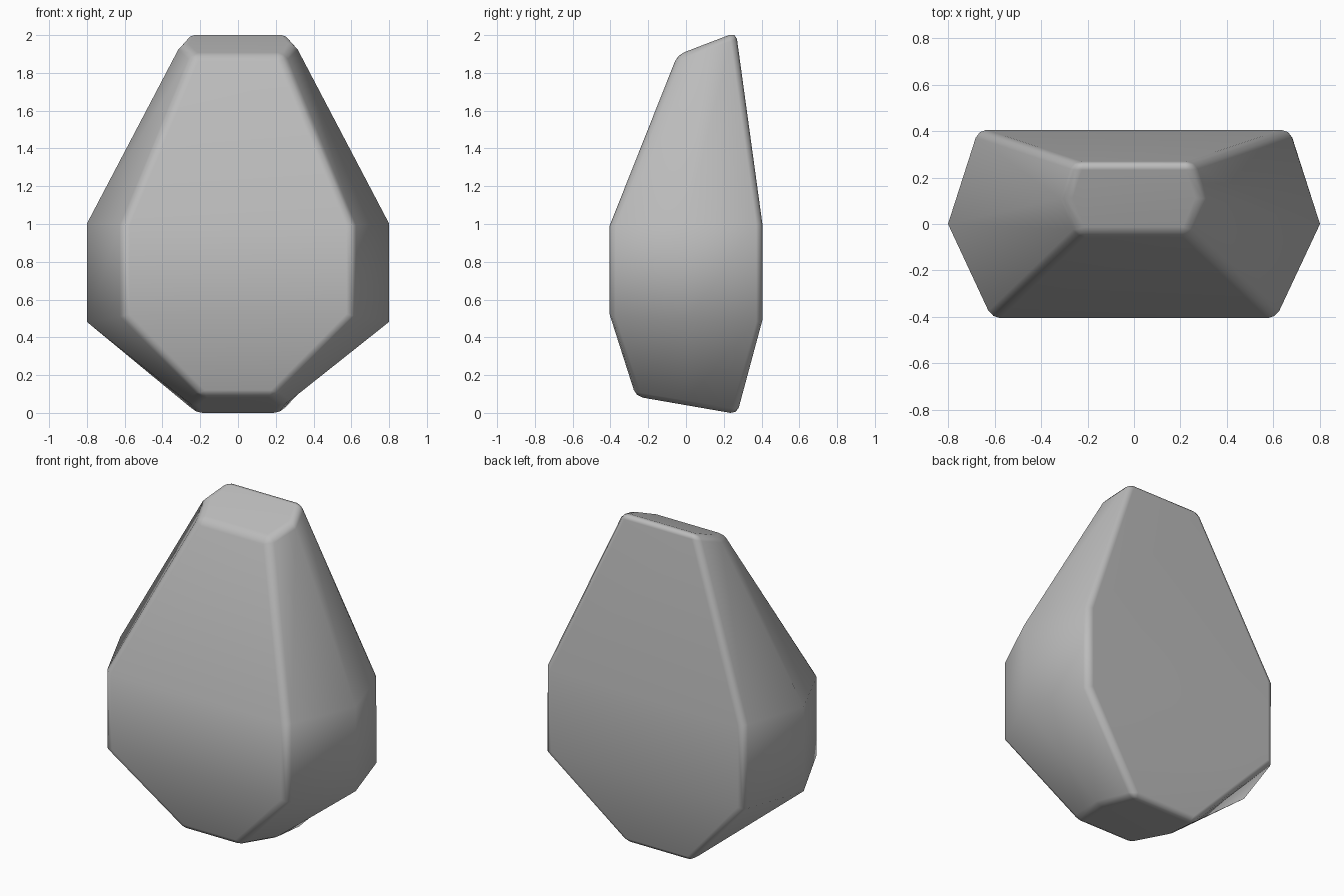
import bpy, bmesh

cube = bpy.data.objects.get("Cube")
if cube:
    bpy.data.objects.remove(cube, do_unlink=True)

# Stone colour
stone = bpy.data.materials.new("stone grey")
stone.use_nodes = True
grey = (0.5, 0.5, 0.5, 1)
stone.diffuse_color = grey
stone.node_tree.nodes["Principled BSDF"].inputs["Base Color"].default_value = grey

# Half cross-sections from bottom to top: front, side and back corner
SECTIONS = [
    [(0.19, -0.265, 0.085), (0.25, 0.0, 0.04), (0.22, 0.27, -0.008)],
    [(0.61, -0.405, 0.51), (0.80, 0.0, 0.48), (0.67, 0.405, 0.48)],
    [(0.61, -0.405, 0.99), (0.80, 0.0, 1.0), (0.67, 0.405, 1.0)],
    [(0.235, -0.045, 1.893), (0.30, 0.11, 1.955), (0.25, 0.265, 2.012)],
]

bm = bmesh.new()
rings = []
for half in SECTIONS:
    points = half + [(-x, y, z) for x, y, z in reversed(half)]
    rings.append([bm.verts.new(p) for p in points])

# Walls between the sections, then the two end caps
for low, high in zip(rings, rings[1:]):
    for i in range(6):
        j = (i + 1) % 6
        bm.faces.new((low[i], low[j], high[j], high[i]))
bm.faces.new(rings[0][::-1])
bm.faces.new(rings[-1])
bmesh.ops.recalc_face_normals(bm, faces=bm.faces[:])

# Soften the outlines of the front, the back and the end caps
soft = []
for low, high in zip(rings, rings[1:]):
    soft += [bm.edges.get((low[i], high[i])) for i in (0, 2, 3, 5)]
for ring in (rings[0], rings[-1]):
    soft += [bm.edges.get((ring[i], ring[(i + 1) % 6])) for i in range(6)]
bmesh.ops.bevel(bm, geom=soft, offset=0.035, offset_type='OFFSET', segments=2,
                profile=0.5, affect='EDGES', clamp_overlap=True)
for face in bm.faces:
    face.smooth = True

# Rest the stone on the ground
lowest = min(v.co.z for v in bm.verts)
bmesh.ops.translate(bm, verts=bm.verts[:], vec=(0, 0, -lowest))

mesh = bpy.data.meshes.new("faceted_stone")
bm.to_mesh(mesh)
bm.free()
mesh.materials.append(stone)
rock = bpy.data.objects.new("faceted_stone", mesh)
bpy.context.collection.objects.link(rock)

# Keep the broad facets flat against the soft edges
weighted = rock.modifiers.new("facet shading", 'WEIGHTED_NORMAL')
weighted.weight = 50
